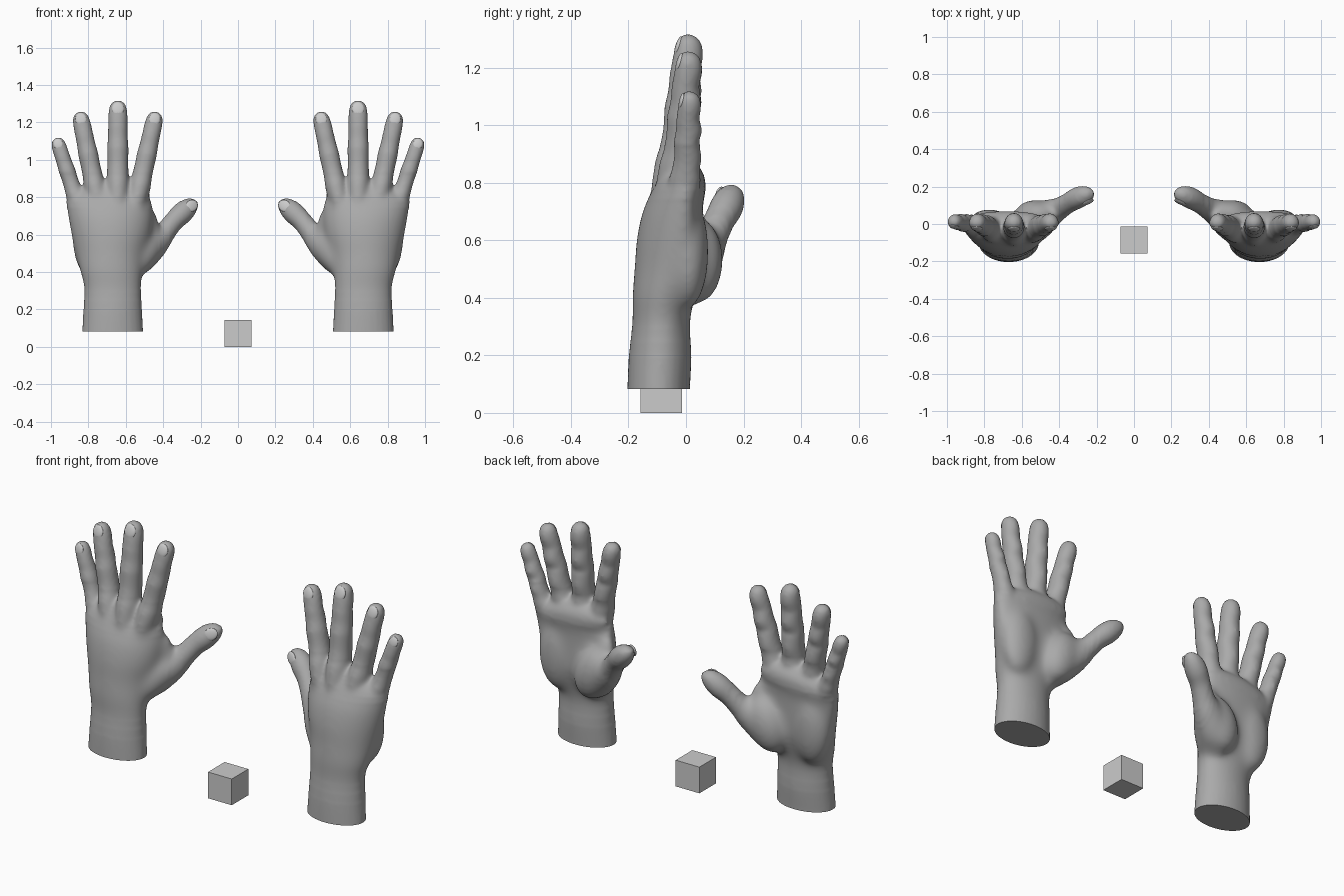
import bpy, bmesh, math
from mathutils import Vector, Matrix

if "Cube" in bpy.data.objects:
    bpy.data.objects.remove(bpy.data.objects["Cube"])

Y, Z = Vector((0, 1, 0)), Vector((0, 0, 1))


def catmull(rows, steps=4):
    """Smoothly interpolate rows of numbers."""
    out = []
    for i in range(len(rows) - 1):
        a, b = rows[max(i - 1, 0)], rows[i]
        c, d = rows[i + 1], rows[min(i + 2, len(rows) - 1)]
        for s in range(steps):
            t = s / steps
            out.append([0.5 * (2 * q + (r - p) * t + (2 * p - 5 * q + 4 * r - w) * t * t
                               + (3 * q - p - 3 * r + w) * t ** 3)
                        for p, q, r, w in zip(a, b, c, d)])
    return out + [list(rows[-1])]


def loft(bm, rows, flat=False, n=28):
    """Rows: x, y, z, half width, depth to the front, depth to the back."""
    rows = catmull(rows)
    pts = [Vector(r[:3]) for r in rows]
    rings = []
    for i, r in enumerate(rows):
        t = Z if flat else (pts[min(i + 1, len(pts) - 1)] - pts[max(i - 1, 0)]).normalized()
        v = (Y - t * Y.dot(t)).normalized()
        u = v.cross(t)
        ring = []
        for k in range(n):
            c, s = math.cos(math.tau * k / n), math.sin(math.tau * k / n)
            ring.append(bm.verts.new(pts[i] + u * c * r[3] + v * s * (r[5] if s > 0 else r[4])))
        rings.append(ring)
    for a, b in zip(rings, rings[1:]):
        for k in range(n):
            bm.faces.new((a[k], a[(k + 1) % n], b[(k + 1) % n], b[k]))
    bm.faces.new(rings[0][::-1])
    bm.faces.new(rings[-1])


def ellipsoid(bm, center, radii, rot=None):
    m = Matrix.Translation(center) @ (rot or Matrix()) @ Matrix.Diagonal((*radii, 1))
    bmesh.ops.create_uvsphere(bm, u_segments=24, v_segments=14, radius=1, matrix=m)


def to_object(name, bm):
    bmesh.ops.recalc_face_normals(bm, faces=bm.faces[:])
    me = bpy.data.meshes.new(name)
    bm.to_mesh(me)
    bm.free()
    ob = bpy.data.objects.new(name, me)
    bpy.context.collection.objects.link(ob)
    return ob


def smooth(ob):
    bpy.ops.object.select_all(action='DESELECT')
    ob.select_set(True)
    bpy.context.view_layer.objects.active = ob
    bpy.ops.object.shade_smooth_by_angle(angle=math.radians(45))


# Finger base at the web, tip, and radius: index, middle, ring, little
FINGERS = [((.522, -.018, .87), (.437, .008, 1.258), .051),
           ((.643, -.028, .88), (.642, .008, 1.318), .055),
           ((.768, -.020, .87), (.848, .008, 1.258), .051),
           ((.874, .002, .82), (.972, .010, 1.118), .043)]
# Shared finger profile: position, width, back-of-hand depth, pad depth
PROFILE = [(-.8, .7, 1.2, .4), (-.5, .9, 1.55, .6), (-.2, 1.12, 1.55, 1.1), (0, 1.14, 1.42, 1.2),
           (.08, 1.08, 1.25, 1.08), (.22, 1.02, 1.1, 1.2), (.37, 1.04, 1.12, 1.05),
           (.42, 1.04, 1.12, .95), (.54, .97, .98, 1.15), (.66, .95, .97, .97),
           (.70, .94, .94, .92), (.82, .93, .84, 1.05), (.92, .82, .7, .92),
           (.975, .55, .45, .6), (1.0, .14, .1, .14)]

bm = bmesh.new()
# Forearm stump, wrist and palm
loft(bm, [(.67, -.095, .03, .165, .11, .11), (.67, -.095, .083, .163, .109, .109),
          (.67, -.09, .2, .157, .109, .109), (.67, -.085, .32, .155, .102, .10),
          (.677, -.07, .4, .168, .118, .102), (.68, -.03, .5, .19, .15, .087),
          (.677, -.01, .6, .216, .163, .068), (.682, 0, .7, .23, .152, .058),
          (.69, 0, .78, .228, .115, .06), (.68, -.002, .83, .18, .088, .058),
          (.655, -.008, .872, .12, .062, .04)], flat=True)
# Fingers
for base, tip, r in FINGERS:
    b, d = Vector(base), Vector(tip) - Vector(base)
    loft(bm, [(*(b + d * t), w * r, f * r, p * r) for t, w, f, p in PROFILE])
# Thumb, and the bone behind it on the back of the hand
THUMB = [(.60, -.01, .42, .07), (.52, .02, .48, .088), (.445, .06, .552, .076),
         (.395, .087, .61, .060), (.347, .115, .668, .054), (.30, .14, .714, .058),
         (.262, .155, .749, .050), (.234, .163, .771, .032), (.220, .166, .782, .008)]
loft(bm, [(x, y, z, r, r, r) for x, y, z, r in THUMB])
loft(bm, [(x, y, z, r, r, r) for x, y, z, r in
          [(.63, -.07, .38, .06), (.56, -.04, .44, .08), (.49, .01, .52, .08), (.43, .055, .585, .055)]])
# Pads: thumb ball, outer heel, finger bases, thumb web
ellipsoid(bm, (.53, .045, .53), (.105, .085, .155), Matrix.Rotation(-.35, 4, 'Y'))
ellipsoid(bm, (.775, .005, .56), (.11, .075, .2))
ellipsoid(bm, (.68, .02, .785), (.215, .05, .08), Matrix.Rotation(.12, 4, 'Y'))
ellipsoid(bm, (.485, .025, .62), (.06, .045, .12), Matrix.Rotation(-.2, 4, 'Y'))

# Fuse into one skin and relax it
raw = to_object("raw_hand", bm)
rm = raw.modifiers.new("fuse", 'REMESH')
rm.mode, rm.voxel_size = 'VOXEL', .009
sm = raw.modifiers.new("relax", 'SMOOTH')
sm.factor, sm.iterations = .5, 7
dg = bpy.context.evaluated_depsgraph_get()
me = bpy.data.meshes.new_from_object(raw.evaluated_get(dg))
bpy.data.objects.remove(raw)
bm = bmesh.new()
bm.from_mesh(me)
# Blend the pads and bones further on the palm only, easing out at its edges
for low, high, left, count in ((.2, .80, .37, 12), (.25, .77, .40, 14), (.3, .74, .42, 14)):
    palm = [v for v in bm.verts if low < v.co.z < high and v.co.x > left]
    for _ in range(count):
        bmesh.ops.smooth_vert(bm, verts=palm, factor=.5, use_axis_x=True, use_axis_y=True, use_axis_z=True)
web = [v for v in bm.verts if .78 < v.co.z < .93]
for _ in range(8):
    bmesh.ops.smooth_vert(bm, verts=web, factor=.5, use_axis_x=True, use_axis_y=True, use_axis_z=True)
# Cut the stump flat
geom = bm.verts[:] + bm.edges[:] + bm.faces[:]
cut = bmesh.ops.bisect_plane(bm, geom=geom, plane_co=(0, 0, .083), plane_no=(0, 0, 1), clear_inner=True)
bmesh.ops.contextual_create(bm, geom=[e for e in cut["geom_cut"] if isinstance(e, bmesh.types.BMEdge)])
parts = [to_object("right_hand", bm)]
skin = bpy.data.materials.new("dark_grey")
skin.diffuse_color = (.4, .4, .4, 1)
skin.use_nodes = True
skin.node_tree.nodes["Principled BSDF"].inputs["Base Color"].default_value = skin.diffuse_color
parts[0].data.materials.clear()
parts[0].data.materials.append(skin)


def nail(name, pos, along, normal, size):
    a = Vector(along).normalized()
    n = Vector(normal)
    n = (n - a * n.dot(a)).normalized()
    rot = Matrix((a.cross(n), n, a)).transposed().to_4x4()
    b = bmesh.new()
    ellipsoid(b, pos, size, rot)
    parts.append(to_object(name, b))


# Nails
for i, (base, tip, r) in enumerate(FINGERS):
    b, d = Vector(base), Vector(tip) - Vector(base)
    p = b + d * (1 - .8 * r / d.length) - Y * r * .56
    nail(f"right_nail_{i + 1}", p, d.normalized() + Y * .22, -Y, (r * .6, r * .2, r * .68))
nail("right_thumb_nail", (.247, .116, .755), (-.7, .38, .5), (-.3, -.9, .15), (.031, .010, .036))

# Mirrored left hand
for ob in parts:
    b = bmesh.new()
    b.from_mesh(ob.data)
    bmesh.ops.transform(b, matrix=Matrix.Diagonal((-1, 1, 1, 1)), verts=b.verts[:])
    other = to_object(ob.name.replace("right", "left"), b)
    if ob is parts[0]:
        other.data.materials.append(skin)
    smooth(ob)
    smooth(other)

# Small cube between the hands
b = bmesh.new()
bmesh.ops.create_cube(b, size=.145, matrix=Matrix.Translation((0, -.086, .0725)))
to_object("cube", b)
